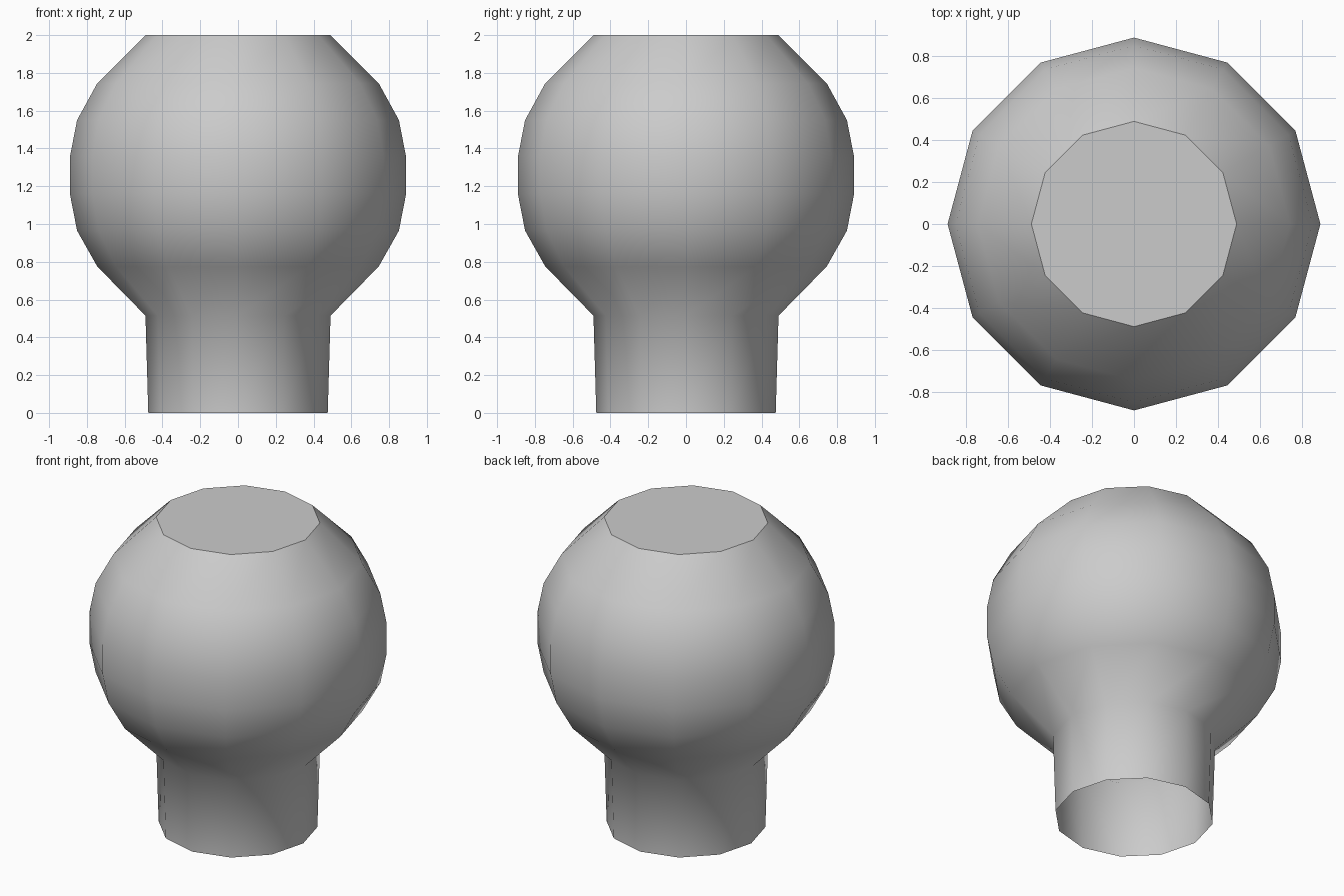
import bpy, bmesh
from math import cos, sin, pi

if "Cube" in bpy.data.objects:
    bpy.data.objects.remove(bpy.data.objects["Cube"])

SIDES = 12
# (radius, height) from the open foot up to the flat top
PROFILE = [(0.475, 0.0), (0.49, 0.515), (0.745, 0.775), (0.852, 0.965), (0.89, 1.16),
           (0.89, 1.355), (0.852, 1.55), (0.745, 1.745), (0.49, 2.0)]

bm = bmesh.new()

# Turned body: neck and ball, open underneath
rings = [[bm.verts.new((r * cos(2 * pi * i / SIDES), r * sin(2 * pi * i / SIDES), z))
          for i in range(SIDES)] for r, z in PROFILE]
for low, high in zip(rings, rings[1:]):
    for i in range(SIDES):
        j = (i + 1) % SIDES
        bm.faces.new((low[i], low[j], high[j], high[i]))

# Flat top with a crisp rim
top = bm.faces.new(rings[-1])
for face in bm.faces:
    face.smooth = True
top.smooth = False
for edge in top.edges:
    edge.smooth = False

mesh = bpy.data.meshes.new("round_knob")
bm.to_mesh(mesh)
bm.free()
knob = bpy.data.objects.new("round_knob", mesh)
bpy.context.collection.objects.link(knob)
